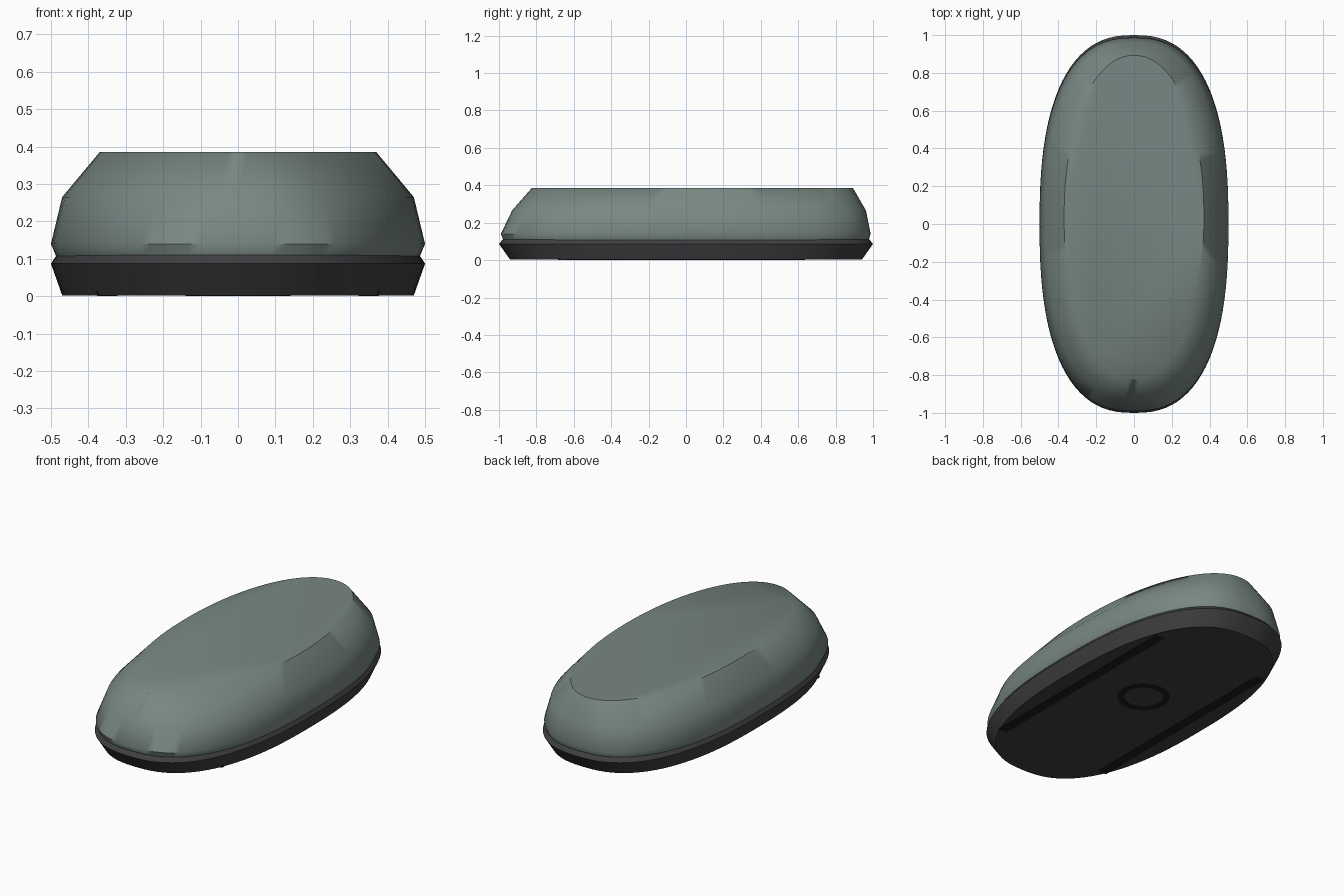
import bpy, bmesh, math

if "Cube" in bpy.data.objects:
    bpy.data.objects.remove(bpy.data.objects["Cube"])

def material(name, rgb):
    m = bpy.data.materials.new(name)
    m.diffuse_color = (*rgb, 1)
    m.use_nodes = True
    m.node_tree.nodes["Principled BSDF"].inputs["Base Color"].default_value = m.diffuse_color
    return m

sage = material("sage grey", (0.19, 0.245, 0.228))
charcoal = material("charcoal", (0.05, 0.05, 0.053))
black = material("black", (0.012, 0.012, 0.012))

def finish(bm, name, mat, angle):
    bmesh.ops.recalc_face_normals(bm, faces=bm.faces)
    me = bpy.data.meshes.new(name)
    bm.to_mesh(me)
    bm.free()
    ob = bpy.data.objects.new(name, me)
    bpy.context.collection.objects.link(ob)
    me.materials.append(mat)
    bpy.ops.object.select_all(action='DESELECT')
    ob.select_set(True)
    bpy.context.view_layer.objects.active = ob
    bpy.ops.object.shade_smooth_by_angle(angle=math.radians(angle))
    return ob

def sgnpow(v, p):
    return math.copysign(abs(v) ** p, v)

def loft(name, rings, mat, angle, n=96):
    # each ring: z, half width, front y, back y, superellipse exponent
    bm = bmesh.new()
    loops = []
    for z, w, y0, y1, e in rings:
        c, h = (y0 + y1) / 2, (y1 - y0) / 2
        loops.append([bm.verts.new((w * sgnpow(math.cos(t), 2 / e),
                                    c + h * sgnpow(math.sin(t), 2 / e), z))
                      for t in (2 * math.pi * i / n for i in range(n))])
    for a, b in zip(loops, loops[1:]):
        for i in range(n):
            j = (i + 1) % n
            bm.faces.new((a[i], a[j], b[j], b[i]))
    bm.faces.new(loops[0])
    bm.faces.new(loops[-1])
    return finish(bm, name, mat, angle)

# dark base tray
loft("base", [(0.002, 0.47, -0.94, 0.94, 2.5),
              (0.087, 0.50, -1.0, 1.0, 2.5),
              (0.11, 0.485, -0.98, 0.98, 2.5)], charcoal, 30)

# rounded upper shell with flat top
loft("upper_shell", [(0.108, 0.487, -0.977, 0.977, 2.5),
                     (0.14, 0.50, -0.99, 0.987, 2.5),
                     (0.265, 0.47, -0.93, 0.962, 2.4),
                     (0.385, 0.37, -0.825, 0.893, 2.1)], sage, 48.5)

# glide feet under both sides
for side, x in (("right", 0.35), ("left", -0.35)):
    bm = bmesh.new()
    bmesh.ops.create_cube(bm, size=1)
    for v in bm.verts:
        v.co = (x + v.co.x * 0.055, -0.025 + v.co.y * 1.32, 0.0075 + v.co.z * 0.015)
    finish(bm, "glide_foot_" + side, black, 30)

# sensor ring in the underside
bm = bmesh.new()
n = 48
prof = [(0.14, 0.0), (0.14, 0.012), (0.105, 0.012), (0.105, 0.0)]
vs = [[bm.verts.new((r * math.cos(2 * math.pi * i / n),
                     0.08 + r * math.sin(2 * math.pi * i / n), z)) for r, z in prof]
      for i in range(n)]
for i in range(n):
    a, b = vs[i], vs[(i + 1) % n]
    for k in range(4):
        m = (k + 1) % 4
        bm.faces.new((a[k], b[k], b[m], a[m]))
finish(bm, "sensor_ring", black, 30)
